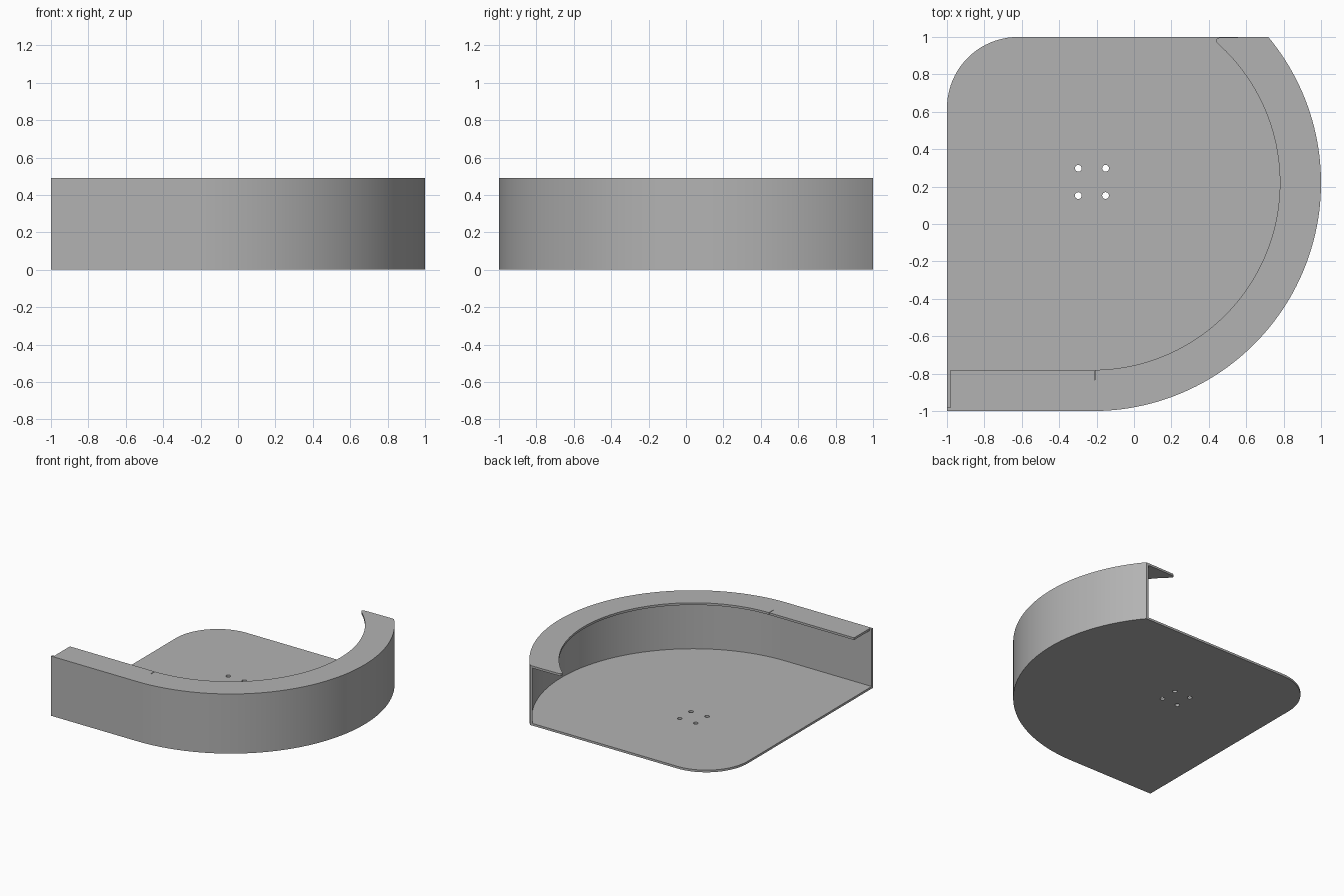
import bpy, bmesh, math

if "Cube" in bpy.data.objects:
    bpy.data.objects.remove(bpy.data.objects["Cube"])

C = (-0.22, 0.22)          # shared centre of the big arcs
R_OUT, R_IN = 1.22, 1.0    # outer wall and lip radii
T, H = 0.018, 0.49         # sheet thickness and total height

grey = bpy.data.materials.new("grey plastic")
grey.diffuse_color = (0.45, 0.45, 0.45, 1)
grey.use_nodes = True
grey.node_tree.nodes["Principled BSDF"].inputs["Base Color"].default_value = grey.diffuse_color


def arc(cx, cy, r, a0, a1, n):
    return [(cx + r * math.cos(a0 + (a1 - a0) * i / n),
             cy + r * math.sin(a0 + (a1 - a0) * i / n)) for i in range(n + 1)]


def big_arc(r, y_end=1.0):
    """Arc from the straight front run round to the back edge."""
    return arc(*C, r, -math.pi / 2, math.asin((y_end - C[1]) / r), 72)


def prism(name, outline, z0, z1):
    bm = bmesh.new()
    face = bm.faces.new([bm.verts.new((x, y, z0)) for x, y in outline])
    top = bmesh.ops.extrude_face_region(bm, geom=[face])["geom"]
    for v in top:
        if isinstance(v, bmesh.types.BMVert):
            v.co.z = z1
    bmesh.ops.recalc_face_normals(bm, faces=bm.faces)
    mesh = bpy.data.meshes.new(name)
    bm.to_mesh(mesh)
    bm.free()
    mesh.materials.append(grey)
    ob = bpy.data.objects.new(name, mesh)
    bpy.context.collection.objects.link(ob)
    return ob


def boolean(ob, cutter, operation):
    bpy.context.view_layer.objects.active = ob
    mod = ob.modifiers.new(operation, "BOOLEAN")
    mod.object, mod.operation, mod.solver = cutter, operation, "EXACT"
    bpy.ops.object.modifier_apply(modifier=mod.name)
    bpy.data.objects.remove(cutter)


def smooth(ob):
    bpy.ops.object.select_all(action="DESELECT")
    ob.select_set(True)
    bpy.context.view_layer.objects.active = ob
    bpy.ops.object.shade_smooth_by_angle(angle=math.radians(30))


outer = [(-1, -1)] + big_arc(R_OUT)

# Floor plate with one rounded back corner and four screw holes
floor = prism("floor_plate",
              outer + arc(-0.62, 0.62, 0.38, math.pi / 2, math.pi, 20), 0, T)
for sx in (-1, 1):
    for sy in (-1, 1):
        hole = prism("screw_hole", arc(-0.225 + sx * 0.073, 0.225 + sy * 0.073, 0.018,
                                       0, math.tau * 23 / 24, 23), -0.1, 0.1)
        boolean(floor, hole, "DIFFERENCE")
smooth(floor)

# Curved outer wall, standing on the floor plate
inner = [(-1, -1 + T)] + big_arc(R_OUT - T)
wall = prism("outer_wall", outer + inner[::-1], T, H - T)
smooth(wall)

# Overhanging top lip, with a rounded tip at the back and a short stub at the left
edge = big_arc(R_IN, 0.97)
tip = [(0.62, 1.0), (0.455, 0.996), (0.442, 0.99), (0.437, 0.98)]
lip = prism("top_lip", outer + tip + edge[::-1]
            + [(-0.982, C[1] - R_IN), (-0.982, -1 + T), (-1, -1 + T)], H - T, H)
# Hairline slit where the straight run meets the curve
slit = prism("slit", [(-0.212, -0.835), (-0.208, -0.835), (-0.208, -0.7), (-0.212, -0.7)],
             H - 0.1, H + 0.1)
boolean(lip, slit, "DIFFERENCE")
smooth(lip)
